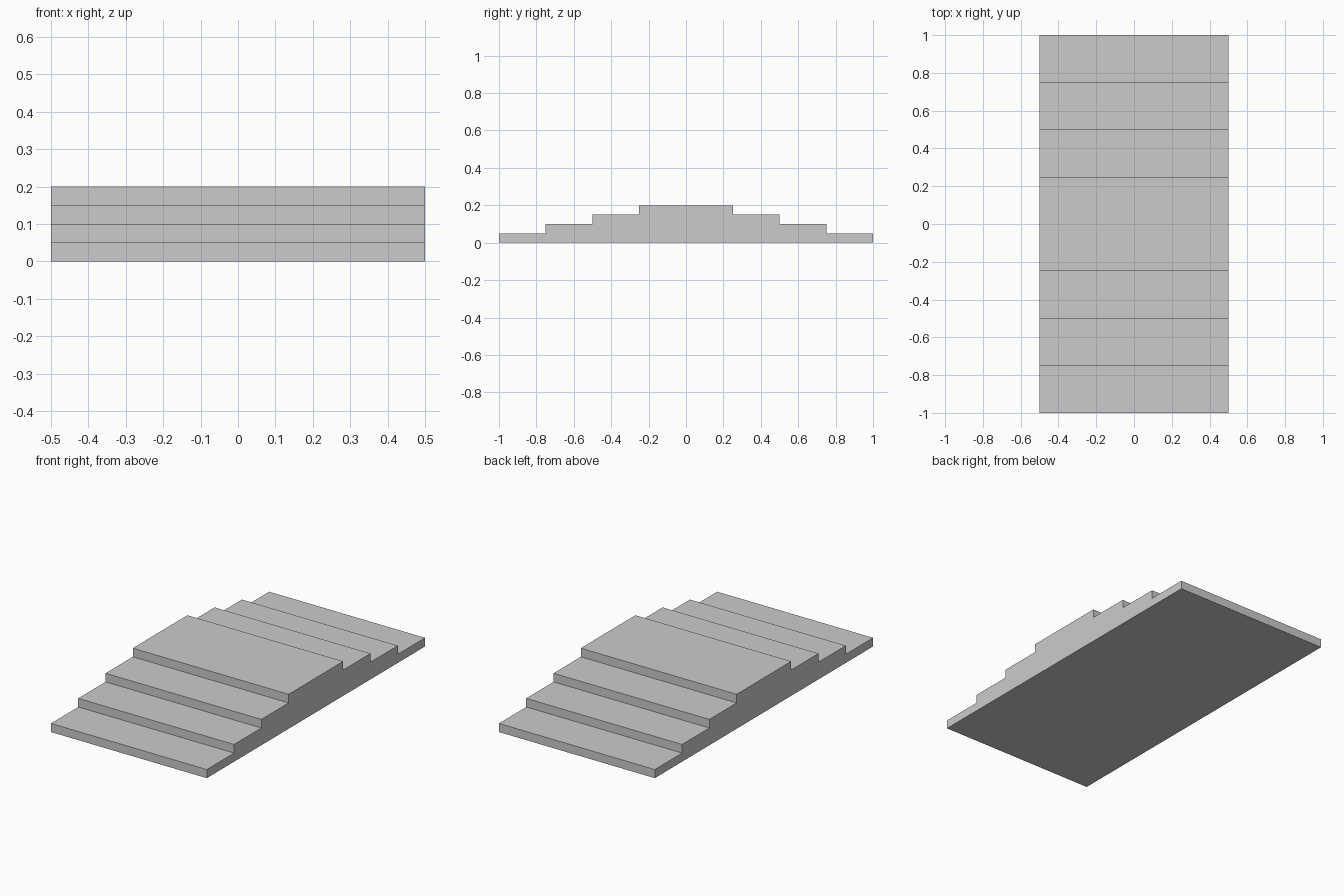
import bpy
import bmesh

cube = bpy.data.objects.get("Cube")
if cube:
    bpy.data.objects.remove(cube, do_unlink=True)

WIDTH, RUN, RISE, STEPS = 1.0, 0.25, 0.05, 4

grey = bpy.data.materials.new("plain_grey")
grey.use_nodes = True
colour = (0.6, 0.6, 0.6, 1)
grey.diffuse_color = colour
grey.node_tree.nodes["Principled BSDF"].inputs["Base Color"].default_value = colour

# Stepped side profile: climb the front half, then mirror it for the back
front = []
for i in range(STEPS):
    y = -1 + i * RUN
    front += [(y, i * RISE), (y, (i + 1) * RISE)]
profile = front + [(-y, z) for y, z in reversed(front)]

# Extrude the profile across the full width
bm = bmesh.new()
side = bm.faces.new([bm.verts.new((-WIDTH / 2, y, z)) for y, z in profile])
result = bmesh.ops.extrude_face_region(bm, geom=[side], use_keep_orig=True)
moved = [v for v in result["geom"] if isinstance(v, bmesh.types.BMVert)]
bmesh.ops.translate(bm, verts=moved, vec=(WIDTH, 0, 0))
bmesh.ops.recalc_face_normals(bm, faces=bm.faces)

mesh = bpy.data.meshes.new("double_sided_steps")
bm.to_mesh(mesh)
bm.free()
mesh.materials.append(grey)
steps = bpy.data.objects.new("double_sided_steps", mesh)
bpy.context.collection.objects.link(steps)
